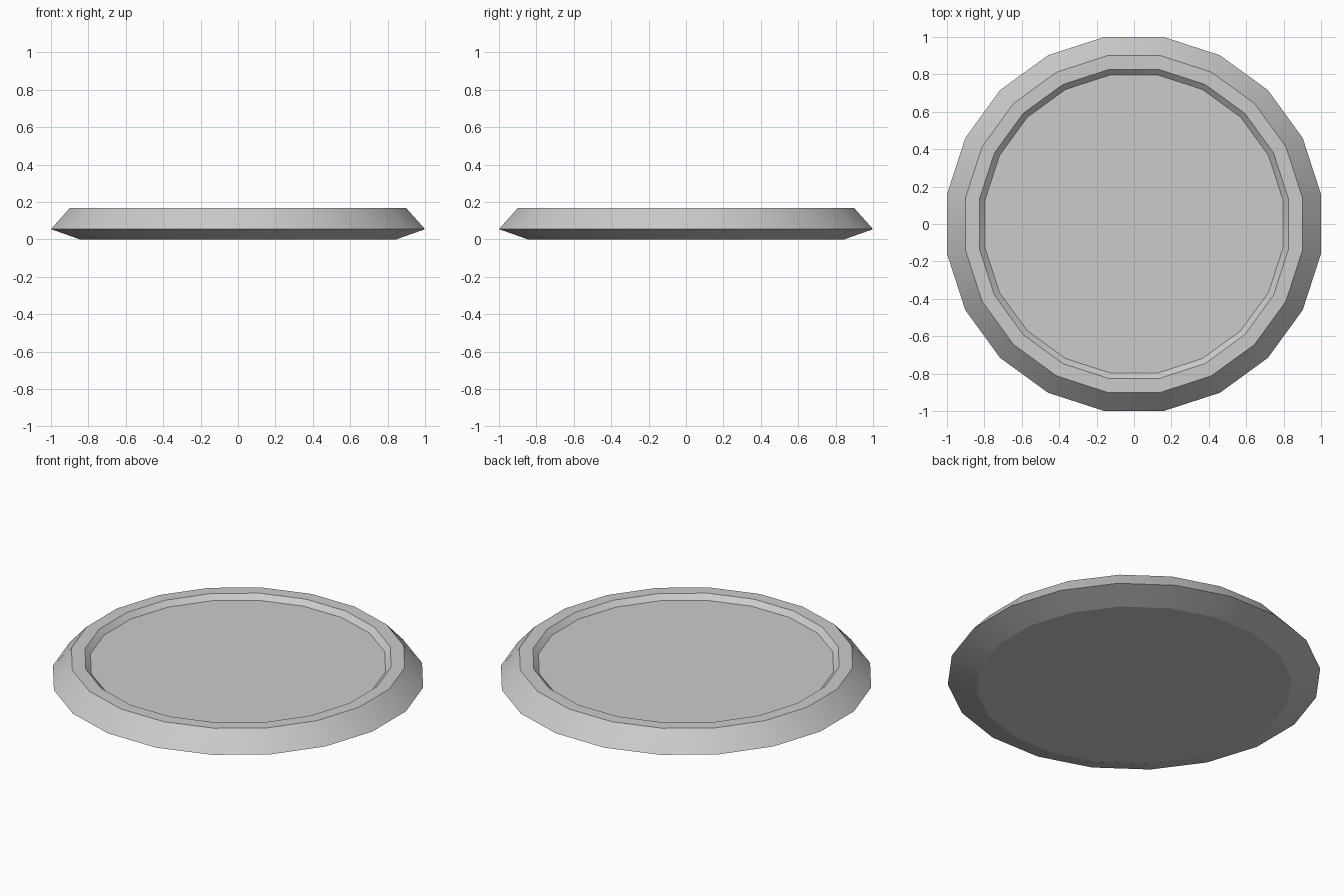
import bpy, bmesh, math

if "Cube" in bpy.data.objects:
    bpy.data.objects.remove(bpy.data.objects["Cube"])

SIDES = 20
# (flat-to-centre radius, height) from underside, over the rim, to the recessed top
PROFILE = [(0.845, 0.0), (1.0, 0.055), (0.90, 0.167), (0.827, 0.167), (0.797, 0.138)]

bm = bmesh.new()
rings = []
for radius, z in PROFILE:
    r = radius / math.cos(math.pi / SIDES)
    angles = [2 * math.pi * (i + 0.5) / SIDES for i in range(SIDES)]
    rings.append([bm.verts.new((r * math.cos(a), r * math.sin(a), z)) for a in angles])

# bands between the rings
for low, high in zip(rings, rings[1:]):
    for i in range(SIDES):
        j = (i + 1) % SIDES
        bm.faces.new((low[i], low[j], high[j], high[i]))

# underside and recessed floor
bm.faces.new(rings[0][::-1])
bm.faces.new(rings[-1])

mesh = bpy.data.meshes.new("round_dish")
bm.to_mesh(mesh)
bm.free()
dish = bpy.data.objects.new("round_dish", mesh)
bpy.context.collection.objects.link(dish)

# smooth around the rim, sharp between bands
bpy.context.view_layer.objects.active = dish
dish.select_set(True)
bpy.ops.object.shade_smooth_by_angle(angle=math.radians(19))
